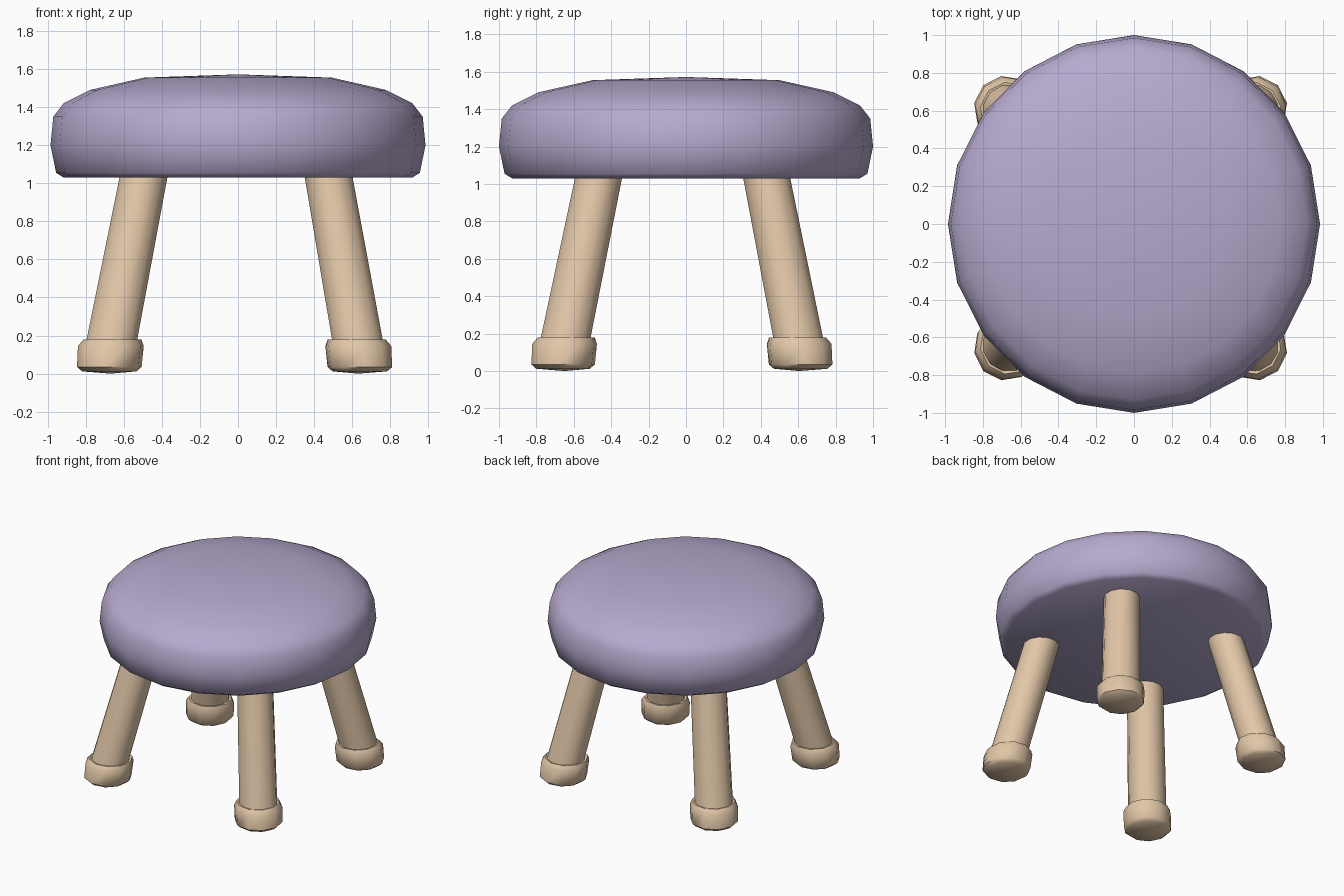
import bpy, bmesh, math
from mathutils import Vector

if "Cube" in bpy.data.objects:
    bpy.data.objects.remove(bpy.data.objects["Cube"])


def material(name, rgb):
    m = bpy.data.materials.new(name)
    m.diffuse_color = (*rgb, 1)
    m.use_nodes = True
    m.node_tree.nodes["Principled BSDF"].inputs["Base Color"].default_value = m.diffuse_color
    return m


def lathe(name, rings, sides, mat, turn=0.0, angle=40, sx=1.0):
    """Stack of rings (x, y, z, radius), bottom to top; radius 0 makes a pole."""
    bm = bmesh.new()
    loops = []
    for x, y, z, r in rings:
        if r == 0:
            loops.append([bm.verts.new((x, y, z))])
            continue
        loops.append([bm.verts.new((x + sx * r * math.cos(turn + i * math.tau / sides),
                                    y + r * math.sin(turn + i * math.tau / sides), z))
                      for i in range(sides)])
    for a, b in zip(loops, loops[1:]):
        for i in range(sides):
            j = (i + 1) % sides
            if len(a) == 1:
                bm.faces.new((a[0], b[j], b[i]))
            elif len(b) == 1:
                bm.faces.new((a[i], a[j], b[0]))
            else:
                bm.faces.new((a[i], a[j], b[j], b[i]))
    bmesh.ops.recalc_face_normals(bm, faces=bm.faces)
    me = bpy.data.meshes.new(name)
    bm.to_mesh(me)
    bm.free()
    me.materials.append(mat)
    ob = bpy.data.objects.new(name, me)
    bpy.context.collection.objects.link(ob)
    bpy.context.view_layer.objects.active = ob
    ob.select_set(True)
    bpy.ops.object.shade_smooth_by_angle(angle=math.radians(angle))
    ob.select_set(False)
    return ob


purple = material("cushion_purple", (0.47, 0.40, 0.62))
wood = material("pale_wood", (0.76, 0.57, 0.39))

# Cushioned round seat
profile = [(1.03, 0), (1.03, 0.93), (1.055, 0.97), (1.20, 1.0), (1.35, 0.985),
           (1.42, 0.93), (1.49, 0.79), (1.555, 0.50), (1.572, 0)]
lathe("seat", [(0, 0, z, r) for z, r in profile], 20, purple,
      turn=math.pi / 2, angle=60, sx=0.985)

# Four splayed legs with rounded feet
for sx, sy, where in ((-1, -1, "front_left"), (1, -1, "front_right"),
                      (-1, 1, "back_left"), (1, 1, "back_right")):
    top = Vector((-0.01 + sx * 0.483, -0.018 + sy * 0.446, 1.05))
    foot = Vector((-0.018 + sx * 0.65, -0.022 + sy * 0.627, 0.15))
    face = math.atan2(sy, sx)
    lathe(where + "_leg",
          [(*foot, 0), (*foot, 0.138), (*top, 0.13), (*top, 0)], 12, wood, face)
    fx, fy = foot.x, foot.y
    dx, dy = sx * 0.008, sy * 0.008
    lathe(where + "_foot",
          [(fx, fy, 0.0, 0), (fx + dx, fy + dy, 0.012, 0.145),
           (fx + dx, fy + dy, 0.035, 0.172), (fx, fy, 0.145, 0.175),
           (fx - dx, fy - dy, 0.178, 0.155), (fx - dx, fy - dy, 0.172, 0.12),
           (fx - dx, fy - dy, 0.172, 0)],
          10, wood, face, angle=50)
